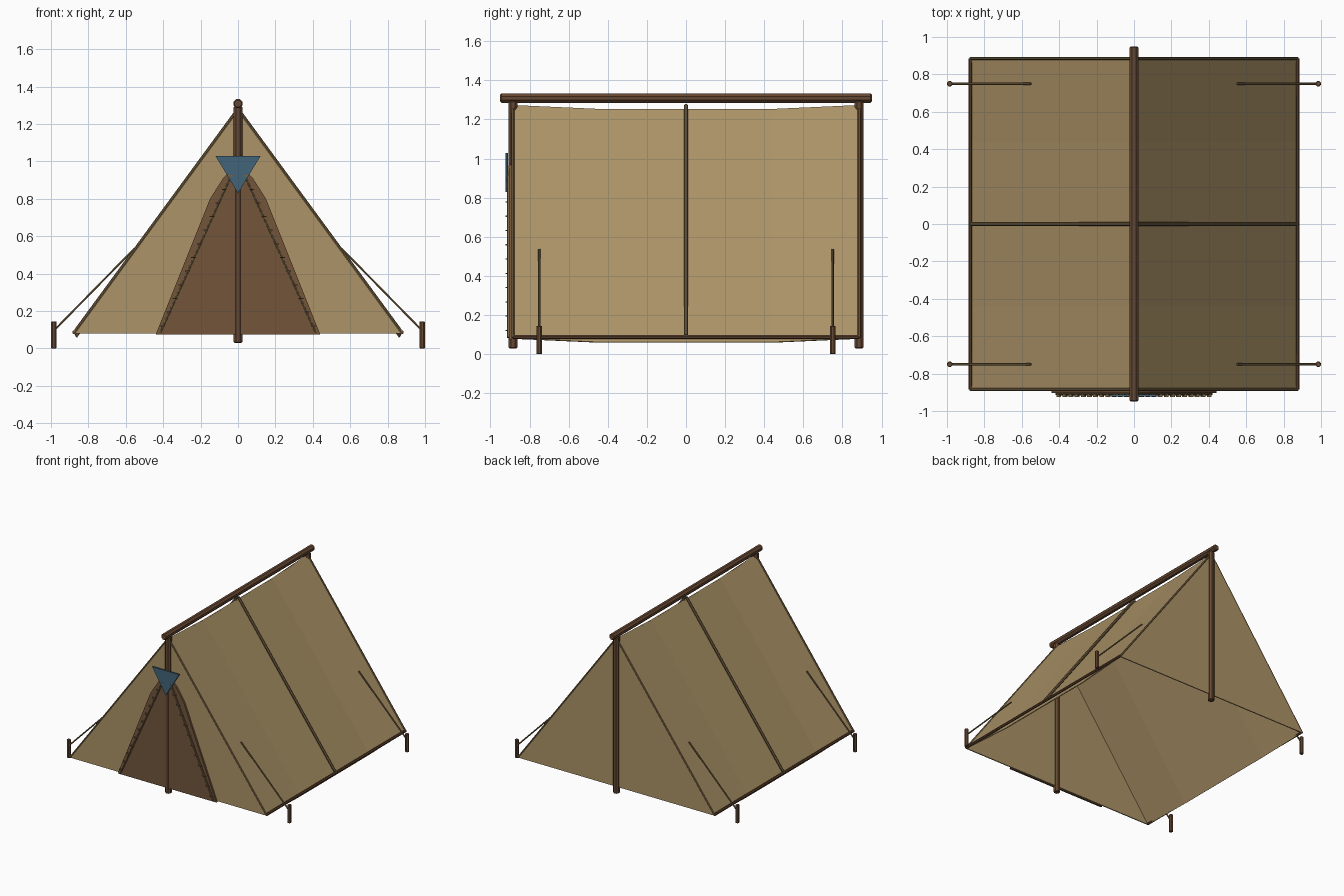
import bpy, bmesh, math
from mathutils import Vector, Matrix

if "Cube" in bpy.data.objects:
    bpy.data.objects.remove(bpy.data.objects["Cube"])


def srgb(r, g, b):
    f = lambda c: c / 12.92 if c <= 0.04045 else ((c + 0.055) / 1.055) ** 2.4
    return (f(r / 255), f(g / 255), f(b / 255), 1)


def material(name, rgb):
    m = bpy.data.materials.new(name)
    m.diffuse_color = srgb(*rgb)
    m.use_nodes = True
    m.node_tree.nodes["Principled BSDF"].inputs["Base Color"].default_value = m.diffuse_color
    return m


CANVAS = material("tan canvas", (172, 147, 103))
TRIM = material("dark tan trim", (118, 98, 66))
WOOD = material("brown wood", (102, 72, 50))
FLAP = material("brown flap", (114, 85, 59))
BLUE = material("blue cloth", (66, 101, 121))


def add(name, bm, mat):
    bmesh.ops.recalc_face_normals(bm, faces=bm.faces[:])
    me = bpy.data.meshes.new(name)
    bm.to_mesh(me)
    bm.free()
    me.materials.append(mat)
    ob = bpy.data.objects.new(name, me)
    bpy.context.collection.objects.link(ob)
    return ob


def rod(name, a, b, r, mat, sides=8, chamfer=0.0):
    """Straight rod from a to b, optionally with chamfered ends."""
    a, b = Vector(a), Vector(b)
    d = b - a
    bm = bmesh.new()
    bmesh.ops.create_cone(bm, cap_ends=True, segments=sides, radius1=r, radius2=r,
                          depth=d.length,
                          matrix=Matrix.Rotation(math.pi / sides, 4, 'Z'))
    if chamfer:
        rim = [e for e in bm.edges if abs(e.verts[0].co.z - e.verts[1].co.z) < 1e-5]
        bmesh.ops.bevel(bm, geom=rim, offset=chamfer, segments=1, affect='EDGES')
    rot = d.to_track_quat('Z', 'Y').to_matrix().to_4x4()
    bm.transform(Matrix.Translation((a + b) / 2) @ rot)
    return add(name, bm, mat)


def plate(name, outline, y0, y1, mat):
    """Flat x-z outline extruded from y0 to y1."""
    bm = bmesh.new()
    face = bm.faces.new([bm.verts.new((x, y0, z)) for x, z in outline])
    ext = bmesh.ops.extrude_face_region(bm, geom=[face])
    for v in ext["geom"]:
        if isinstance(v, bmesh.types.BMVert):
            v.co.y = y1
    return add(name, bm, mat)


TOP, LOW, HALF, END = 1.272, 0.08, 0.875, 0.885

# Ridge pole and the two uprights
rod("ridge_pole", (0, -0.95, 1.309), (0, 0.95, 1.309), 0.0255, WOOD, 8, 0.006)
for label, s in (("front", -1), ("back", 1)):
    rod(label + "_upright", (0, s * END, 0.03), (0, s * END, 1.295), 0.0255, WOOD, 8, 0.005)
    # Canvas gable
    plate(label + "_gable", [(-HALF, LOW), (HALF, LOW), (0, TOP)],
          s * (END - 0.004), s * (END + 0.004), CANVAS)

for side, s in (("left", -1), ("right", 1)):
    # Sagging roof panel
    bm = bmesh.new()
    rows = []
    for y, k in ((-END, 0), (-0.44, 1), (0.44, 1), (END, 0)):
        rows.append([bm.verts.new((s * max(0.002, x - 0.012 * k), y, z - 0.02 * k))
                     for x, z in ((0.002, TOP), (HALF, LOW))])
    for p, q in zip(rows, rows[1:]):
        bm.faces.new((p[0], p[1], q[1], q[0]))
    panel = add(side + "_roof_panel", bm, CANVAS)
    mod = panel.modifiers.new("thickness", 'SOLIDIFY')
    mod.thickness = 0.006
    mod.offset = 0

    # Hem along the bottom, middle seam and gable edge piping
    rod(side + "_hem", (s * HALF, -END, 0.087), (s * HALF, END, 0.087), 0.011, WOOD, 8)
    rod(side + "_middle_seam", (s * 0.004, 0, TOP), (s * (HALF - 0.008), 0, 0.095), 0.011, TRIM, 8)
    for label, e in (("front", -1), ("back", 1)):
        rod(f"{side}_{label}_piping", (s * 0.004, e * END, TOP), (s * HALF, e * END, LOW + 0.004),
            0.008, TRIM, 6)
        # Guy rope and ground peg
        rod(f"{side}_{label}_rope", (s * 0.553, e * 0.75, 0.535), (s * 0.98, e * 0.75, 0.1),
            0.006, TRIM, 6)
        rod(f"{side}_{label}_peg", (s * 0.985, e * 0.75, 0.0), (s * 0.985, e * 0.75, 0.145),
            0.0155, WOOD, 8, 0.003)

    # Cord and stitches on the door flap
    a, b = Vector((s * 0.415, -0.909, 0.085)), Vector((s * 0.02, -0.909, 0.96))
    rod(side + "_flap_cord", a, b, 0.007, TRIM, 6)
    bm = bmesh.new()
    for i in range(12):
        p = a.lerp(b, (i + 0.5) / 12)
        bmesh.ops.create_cube(bm, size=1, matrix=Matrix.Translation(p + Vector((s * 0.004, -0.008, 0)))
                              @ Matrix.Diagonal((0.026, 0.014, 0.006, 1)))
    add(side + "_flap_stitches", bm, TRIM)

# Door flap
half = [(0.44, 0.075), (0.15, 0.8), (0.08, 0.91)]
plate("door_flap", half + [(0, 0.99)] + [(-x, z) for x, z in reversed(half)], -0.889, -0.904, FLAP)

# Blue pennant over the door
plate("blue_pennant", [(-0.12, 1.028), (0.12, 1.028), (0, 0.83)], -0.911, -0.923, BLUE)
